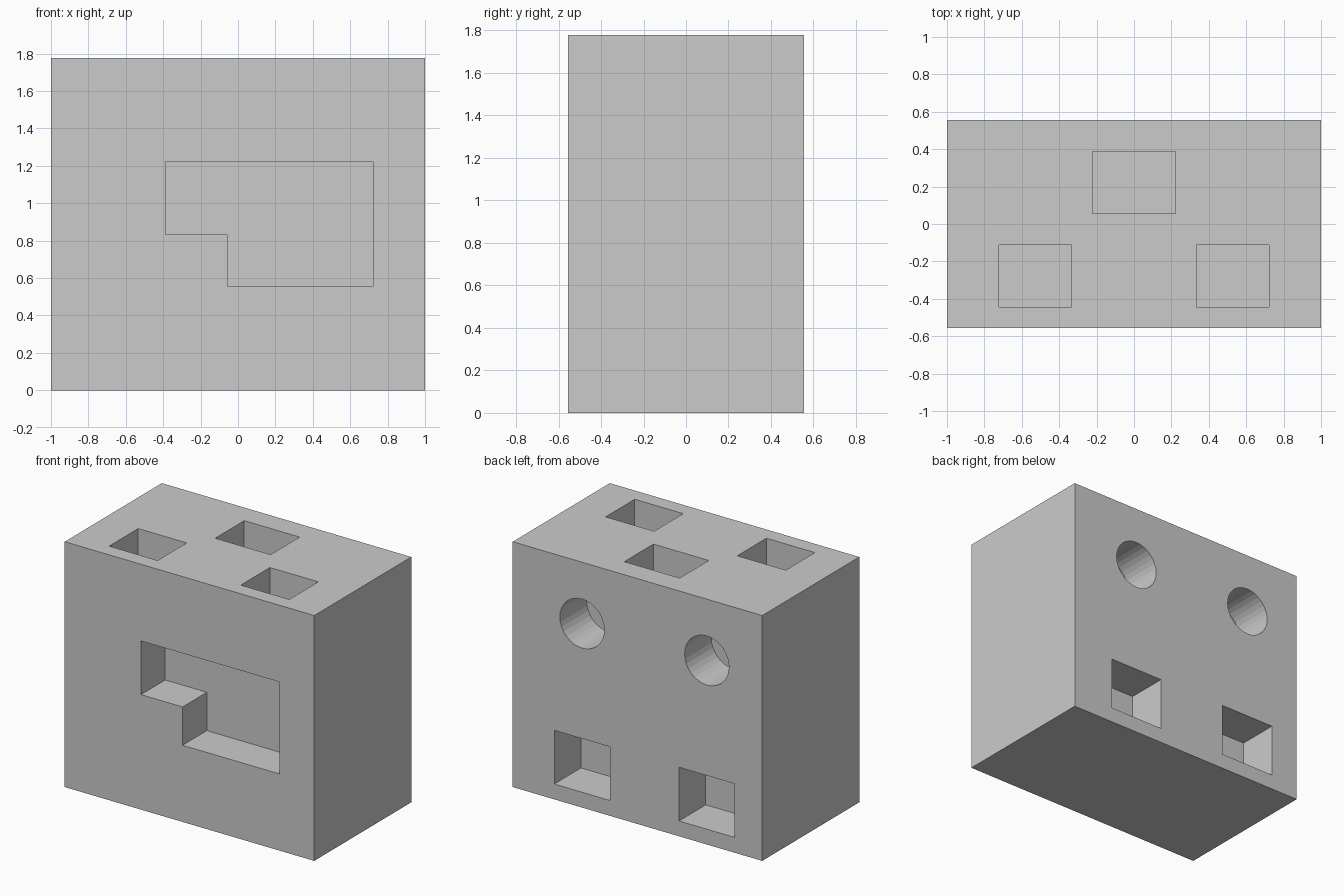
import bpy, bmesh, math
from mathutils import Vector

if "Cube" in bpy.data.objects:
    bpy.data.objects.remove(bpy.data.objects["Cube"])

U = 1 / 9                       # layout module: body is 18 x 10 x 16 modules
W, D, H = 18 * U, 10 * U, 16 * U
OVER = 0.05                     # cutter overshoot beyond the surface


def prism(name, points, sweep):
    """Solid made by sweeping a closed planar outline along a vector."""
    bm = bmesh.new()
    face = bm.faces.new([bm.verts.new(p) for p in points])
    out = bmesh.ops.extrude_face_region(bm, geom=[face])
    moved = [g for g in out["geom"] if isinstance(g, bmesh.types.BMVert)]
    bmesh.ops.translate(bm, verts=moved, vec=Vector(sweep))
    bmesh.ops.recalc_face_normals(bm, faces=bm.faces)
    mesh = bpy.data.meshes.new(name)
    bm.to_mesh(mesh)
    bm.free()
    obj = bpy.data.objects.new(name, mesh)
    bpy.context.collection.objects.link(obj)
    return obj


def rect(a0, a1, b0, b1):
    return [(a0 * U, b0 * U), (a1 * U, b0 * U), (a1 * U, b1 * U), (a0 * U, b1 * U)]


def front_cut(name, outline, depth):
    y = -D / 2 - OVER
    return prism(name, [(x, y, z) for x, z in outline], (0, depth + OVER, 0))


def back_cut(name, outline, depth):
    y = D / 2 + OVER
    return prism(name, [(x, y, z) for x, z in outline], (0, -depth - OVER, 0))


def top_cut(name, outline, depth):
    z = H + OVER
    return prism(name, [(x, y, z) for x, y in outline], (0, 0, -depth - OVER))


# Solid block
body = prism("block_body", [(x, y, 0) for x, y in rect(-9, 9, -5, 5)], (0, 0, H))

# Stepped pocket in the front
step = [(-3.5, 11), (6.5, 11), (6.5, 5), (-0.5, 5), (-0.5, 7.5), (-3.5, 7.5)]
cutters = [front_cut("front_pocket_cutter", [(x * U, z * U) for x, z in step], 2.5 * U)]

# Three rectangular pockets in the top
for r in [(-6.5, -3, -4, -1), (3, 6.5, -4, -1), (-2, 2, 0.5, 3.5)]:
    cutters.append(top_cut("top_pocket_cutter", rect(*r), 2.75 * U))

# Two round holes and two square pockets in the back
for cx in (-5, 4):
    ring = [(cx * U + 1.6 * U * math.cos(math.tau * i / 32),
             12 * U + 1.6 * U * math.sin(math.tau * i / 32)) for i in range(32)]
    cutters.append(back_cut("round_hole_cutter", ring, 2.75 * U))
    cutters.append(back_cut("square_pocket_cutter", rect(cx - 2, cx + 2, 1, 4.5), 2.75 * U))

# Carve every pocket, then discard the cutters
bpy.context.view_layer.objects.active = body
for cutter in cutters:
    cutter.hide_render = True
    mod = body.modifiers.new("carve", 'BOOLEAN')
    mod.operation = 'DIFFERENCE'
    mod.solver = 'EXACT'
    mod.object = cutter
    bpy.ops.object.modifier_apply(modifier=mod.name)
    bpy.data.objects.remove(cutter)
